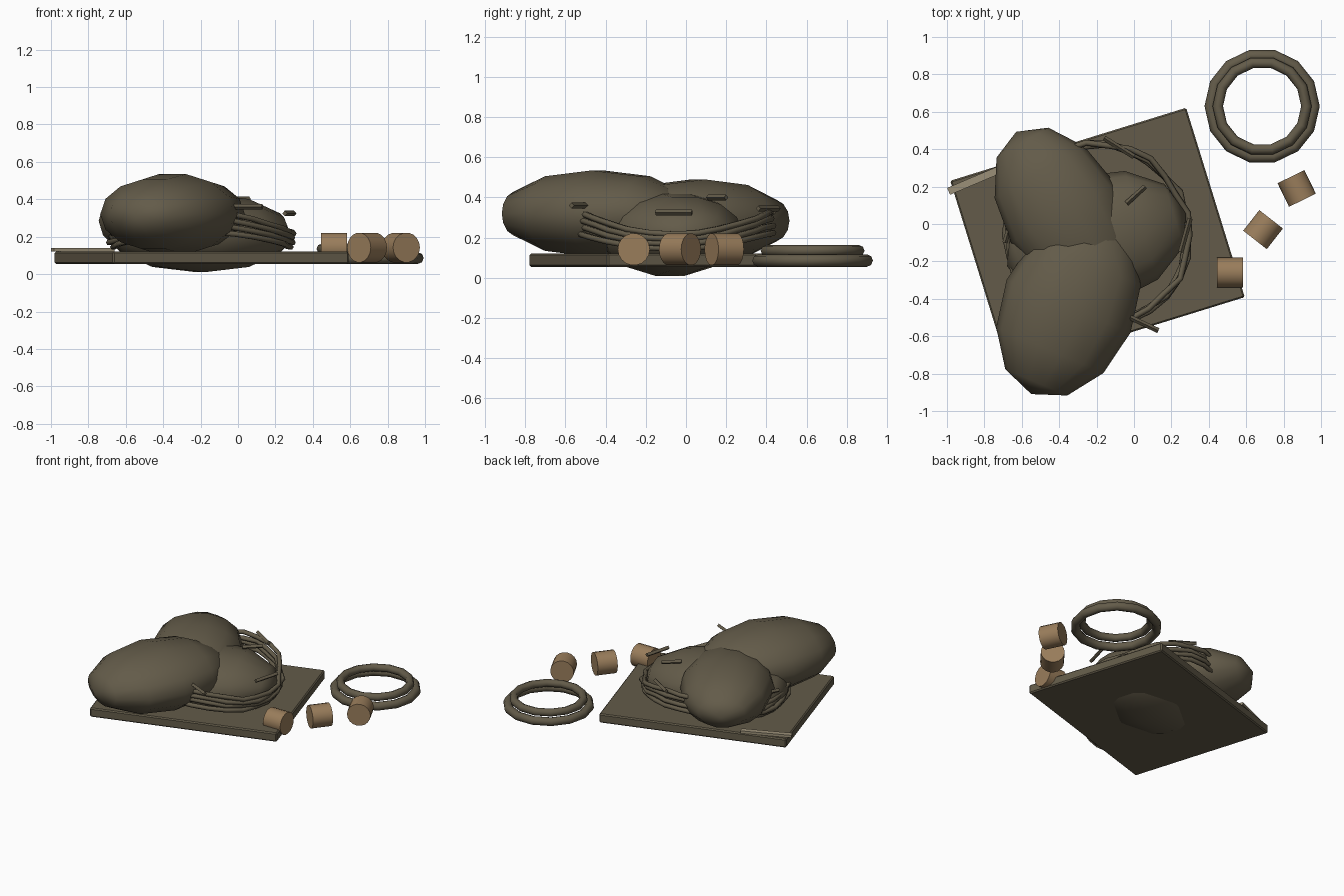
import bpy, bmesh, math, random
from mathutils import Matrix, Vector

random.seed(4)
if "Cube" in bpy.data.objects:
    bpy.data.objects.remove(bpy.data.objects["Cube"])


def material(name, color):
    m = bpy.data.materials.new(name)
    m.use_nodes = True
    m.diffuse_color = (*color, 1)
    m.node_tree.nodes["Principled BSDF"].inputs["Base Color"].default_value = (*color, 1)
    return m


OLIVE = material("dark olive cloth", (0.125, 0.105, 0.067))
WOOD = material("light brown wood", (0.32, 0.205, 0.105))
PALE = material("pale straw", (0.33, 0.28, 0.19))


def finish(name, bm, mat, matrix, angle=None):
    me = bpy.data.meshes.new(name)
    bm.to_mesh(me)
    bm.free()
    me.materials.append(mat)
    ob = bpy.data.objects.new(name, me)
    bpy.context.collection.objects.link(ob)
    ob.matrix_world = matrix
    if angle is not None:
        bpy.ops.object.select_all(action="DESELECT")
        ob.select_set(True)
        bpy.context.view_layer.objects.active = ob
        bpy.ops.object.shade_smooth_by_angle(angle=math.radians(angle))
    return ob


def place(x, y, z, degrees):
    return Matrix.Translation((x, y, z)) @ Matrix.Rotation(math.radians(degrees), 4, "Z")


def box(name, mat, center, turn, size, bevel=0):
    bm = bmesh.new()
    bmesh.ops.create_cube(bm, size=1, matrix=Matrix.Diagonal((*size, 1)))
    if bevel:
        bmesh.ops.bevel(bm, geom=bm.edges[:], offset=bevel, segments=1, affect="EDGES")
    return finish(name, bm, mat, place(*center, turn))


def sack(name, center, turn, radii):
    # the pole of the sphere lies along the long axis
    bm = bmesh.new()
    bmesh.ops.create_uvsphere(bm, u_segments=14, v_segments=6, radius=1,
                              matrix=Matrix.Rotation(math.pi / 2, 4, "Y"))
    bmesh.ops.scale(bm, vec=radii, verts=bm.verts)
    finish(name, bm, OLIVE, place(*center, turn), 80)


def tube(name, points, radius, closed, sides=6):
    # sweep a small polygon along a path
    bm = bmesh.new()
    n = len(points)
    rings = []
    for i, p in enumerate(points):
        a = points[i - 1] if closed or i else p
        b = points[(i + 1) % n] if closed or i < n - 1 else p
        along = (b - a).normalized()
        side = along.cross(Vector((0, 0, 1))).normalized()
        up = side.cross(along)
        rings.append([bm.verts.new(p + radius * (side * math.cos(t) + up * math.sin(t)))
                      for t in (math.tau * k / sides for k in range(sides))])
    for i in range(n if closed else n - 1):
        r, s = rings[i], rings[(i + 1) % n]
        for k in range(sides):
            j = (k + 1) % sides
            bm.faces.new((r[k], r[j], s[j], s[k]))
    if not closed:
        bm.faces.new(rings[0])
        bm.faces.new(rings[-1])
    bmesh.ops.recalc_face_normals(bm, faces=bm.faces)
    return finish(name, bm, OLIVE, Matrix(), 65)


# ground board and pale strip on its corner
box("base_board", OLIVE, (-0.195, -0.08, 0.088), 17.2, (1.32, 1.06, 0.066), 0.008)
box("pale_strip", PALE, (-0.83, 0.243, 0.13), 23, (0.35, 0.04, 0.018))

# three stuffed sacks
sack("front_sack", (-0.35, -0.44, 0.32), 247, (0.51, 0.36, 0.22))
sack("back_sack", (-0.38, 0.06, 0.285), 120, (0.5, 0.32, 0.21))
sack("lower_sack", (-0.2, -0.08, 0.22), 17, (0.5, 0.35, 0.215))

# ropes round the pile, drooping at the two ends
for i in range(4):
    path = []
    for k in range(26):
        t = math.tau * k / 26
        r = 0.485 + random.uniform(-0.015, 0.015)
        z = 0.145 + 0.024 * i + (0.08 + 0.012 * i) * math.sin(t) ** 2
        path.append(Vector((-0.195 + r * math.cos(t), -0.06 + r * math.sin(t), z)))
    tube(f"binding_rope_{i + 1}", path, 0.016, True)

# loose rope ends and pegs
for i, (a, b) in enumerate([
        ((-0.02, -0.5, 0.36), (0.13, -0.57, 0.36)),
        ((-0.16, 0.46, 0.345), (0.0, 0.36, 0.345)),
        ((-0.04, 0.11, 0.4), (0.06, 0.2, 0.4)),
        ((0.25, -0.15, 0.325), (0.3, 0.03, 0.325)),
        ((-0.64, 0.07, 0.3), (-0.69, -0.1, 0.28))]):
    tube(f"peg_{i + 1}", [Vector(a), Vector(b)], 0.014, False, 4)

# coil of two stacked rings
for name, major, minor, z in (("lower_coil", 0.277, 0.031, 0.086),
                              ("upper_coil", 0.237, 0.028, 0.135)):
    tube(name, [Vector((0.685 + major * math.cos(math.tau * k / 14),
                        0.63 + major * math.sin(math.tau * k / 14), z))
                for k in range(14)], minor, True, 8)

# three short logs
for i, (x, y, turn) in enumerate([(0.513, -0.26, 0), (0.69, -0.03, 52), (0.87, 0.19, 116)]):
    bm = bmesh.new()
    bmesh.ops.create_cone(bm, cap_ends=True, segments=18, radius1=0.08, radius2=0.08,
                          depth=0.14, matrix=Matrix.Rotation(math.pi / 2, 4, "Y"))
    finish(f"log_{i + 1}", bm, WOOD, place(x, y, 0.142, turn), 40)
